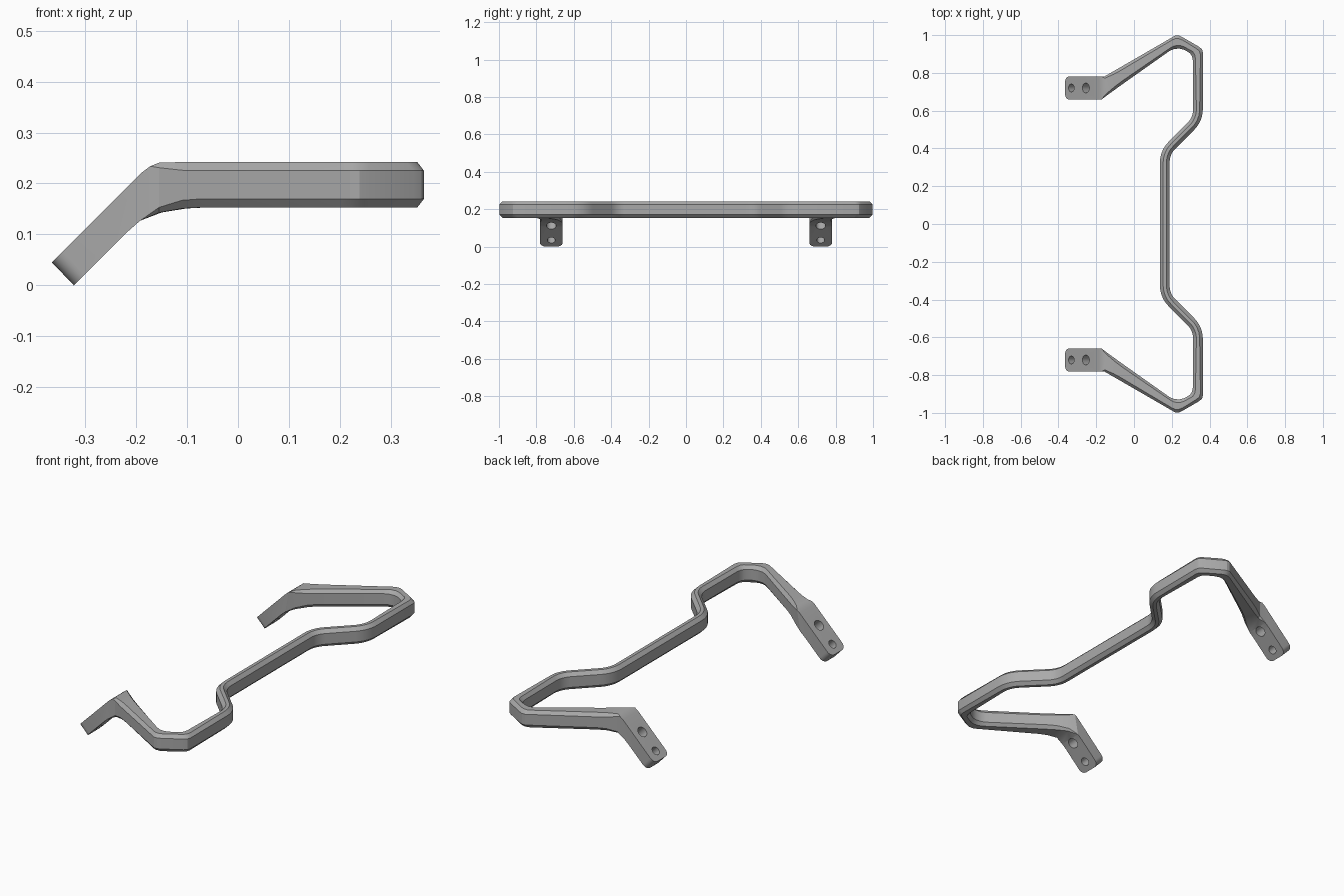
import bpy, bmesh, math
from mathutils import Vector, Matrix

if "Cube" in bpy.data.objects:
    bpy.data.objects.remove(bpy.data.objects["Cube"])

steel = bpy.data.materials.new("grey_metal")
steel.use_nodes = True
GREY = (0.40, 0.40, 0.40, 1)
steel.diffuse_color = GREY
steel.node_tree.nodes["Principled BSDF"].inputs["Base Color"].default_value = GREY

TOP, BOTTOM, CHAMFER = 0.242, 0.153, 0.017
TAB_Y, TAB_HALF = 0.72, 0.061


def octagon(corners, c):
    """Four section corners with each one cut back by c."""
    ring = []
    for i, p in enumerate(corners):
        for q in (corners[i - 1], corners[(i + 1) % 4]):
            ring.append(p + (q - p).normalized() * c)
    return ring


def tab_section(top, bottom, half, c=0.0):
    y0, y1 = TAB_Y - half, TAB_Y + half
    return octagon([Vector((top[0], y1, top[1])), Vector((top[0], y0, top[1])),
                    Vector((bottom[0], y0, bottom[1])), Vector((bottom[0], y1, bottom[1]))], c)


def bar_section(outer, inner, c=CHAMFER, low=BOTTOM, high=TOP):
    return octagon([Vector((*outer, high)), Vector((*inner, high)),
                    Vector((*inner, low)), Vector((*outer, low))], c)


# Mounting tab, starting at its rounded lower end
sections = []
radius = 0.03
for i in range(7):
    a = math.radians(15 * i)
    s = radius * (1 - math.cos(a)) * math.sqrt(0.5)
    half = TAB_HALF - radius * (1 - math.sin(a))
    sections.append(tab_section((-0.365 + s, 0.045 + s), (-0.322 + s, s), half))
sections += [
    tab_section((-0.188, 0.222), (-0.217, 0.105), TAB_HALF),
    tab_section((-0.172, 0.234), (-0.192, 0.127), TAB_HALF),
    # Tapering arm
    bar_section((-0.155, 0.782), (-0.150, 0.676), 0.010, 0.143, 0.241),
    bar_section((-0.110, 0.808), (-0.100, 0.712), 0.016, 0.151),
    bar_section((-0.070, 0.831), (-0.060, 0.741)),
]
# Outer corners: edge pairs, crisp outside and rounded inside
sections += [bar_section(o, i) for o, i in [
    ((0.205, 0.990), (0.185, 0.914)), ((0.220, 0.998), (0.210, 0.926)),
    ((0.238, 0.998), (0.240, 0.929)), ((0.255, 0.990), (0.268, 0.922)),
    ((0.345, 0.938), (0.297, 0.903)), ((0.360, 0.925), (0.307, 0.888)),
    ((0.365, 0.908), (0.312, 0.865))]]

# S-bend into the middle rail, swept with constant width
def sweep_point(p, heading):
    side = Vector((-math.sin(heading), math.cos(heading))) * 0.0255
    return bar_section(p + side, p - side)

bend, steps = 0.13, 6
for corner, start, turn in [((0.339, 0.555), -90, -45), ((0.163, 0.379), -135, 45)]:
    h0, sweep = math.radians(start), math.radians(turn)
    sign = math.copysign(1, turn)
    forward = Vector((math.cos(h0), math.sin(h0)))
    normal = Vector((-forward.y, forward.x)) * sign
    entry = Vector(corner) - forward * bend * math.tan(abs(sweep) / 2)
    for k in range(steps + 1):
        a = abs(sweep) * k / steps
        p = entry + forward * bend * math.sin(a) + normal * bend * (1 - math.cos(a))
        sections.append(sweep_point(p, h0 + sign * a))
sections.append(sweep_point(Vector((0.163, 0)), math.radians(-90)))

# Loft one half
bm = bmesh.new()
rings = [[bm.verts.new(v) for v in ring] for ring in sections]
for a, b in zip(rings, rings[1:]):
    for i in range(8):
        j = (i + 1) % 8
        bm.faces.new((a[i], a[j], b[j], b[i]))
bm.faces.new(rings[0])
bmesh.ops.remove_doubles(bm, verts=bm.verts, dist=1e-4)
bmesh.ops.recalc_face_normals(bm, faces=bm.faces)
mesh = bpy.data.meshes.new("bent_rail")
bm.to_mesh(mesh)
bm.free()
mesh.materials.append(steel)
rail = bpy.data.objects.new("bent_rail", mesh)
bpy.context.collection.objects.link(rail)

# Bolt hole cutters, square to the tabs
bm = bmesh.new()
for side in (-1, 1):
    for x, z, r in [(-0.310, 0.056, 0.021), (-0.233, 0.133, 0.026)]:
        place = Matrix.Translation((x, side * TAB_Y, z)) @ Matrix.Rotation(-math.pi / 4, 4, 'Y')
        bmesh.ops.create_cone(bm, cap_ends=True, segments=32, radius1=r, radius2=r,
                              depth=0.16, matrix=place)
cut_mesh = bpy.data.meshes.new("bolt_hole_cutter")
bm.to_mesh(cut_mesh)
bm.free()
cut_mesh.materials.append(steel)
cutter = bpy.data.objects.new("bolt_hole_cutter", cut_mesh)
cutter.hide_render = True
bpy.context.collection.objects.link(cutter)

# Mirror, drill and shade
mirror = rail.modifiers.new("mirror", 'MIRROR')
mirror.use_axis = (False, True, False)
drill = rail.modifiers.new("drill", 'BOOLEAN')
drill.operation, drill.solver, drill.object = 'DIFFERENCE', 'EXACT', cutter
bpy.ops.object.select_all(action='DESELECT')
rail.select_set(True)
bpy.context.view_layer.objects.active = rail
for name in ("mirror", "drill"):
    bpy.ops.object.modifier_apply(modifier=name)
bpy.data.objects.remove(cutter)
bpy.ops.object.shade_smooth_by_angle(angle=math.radians(25))
